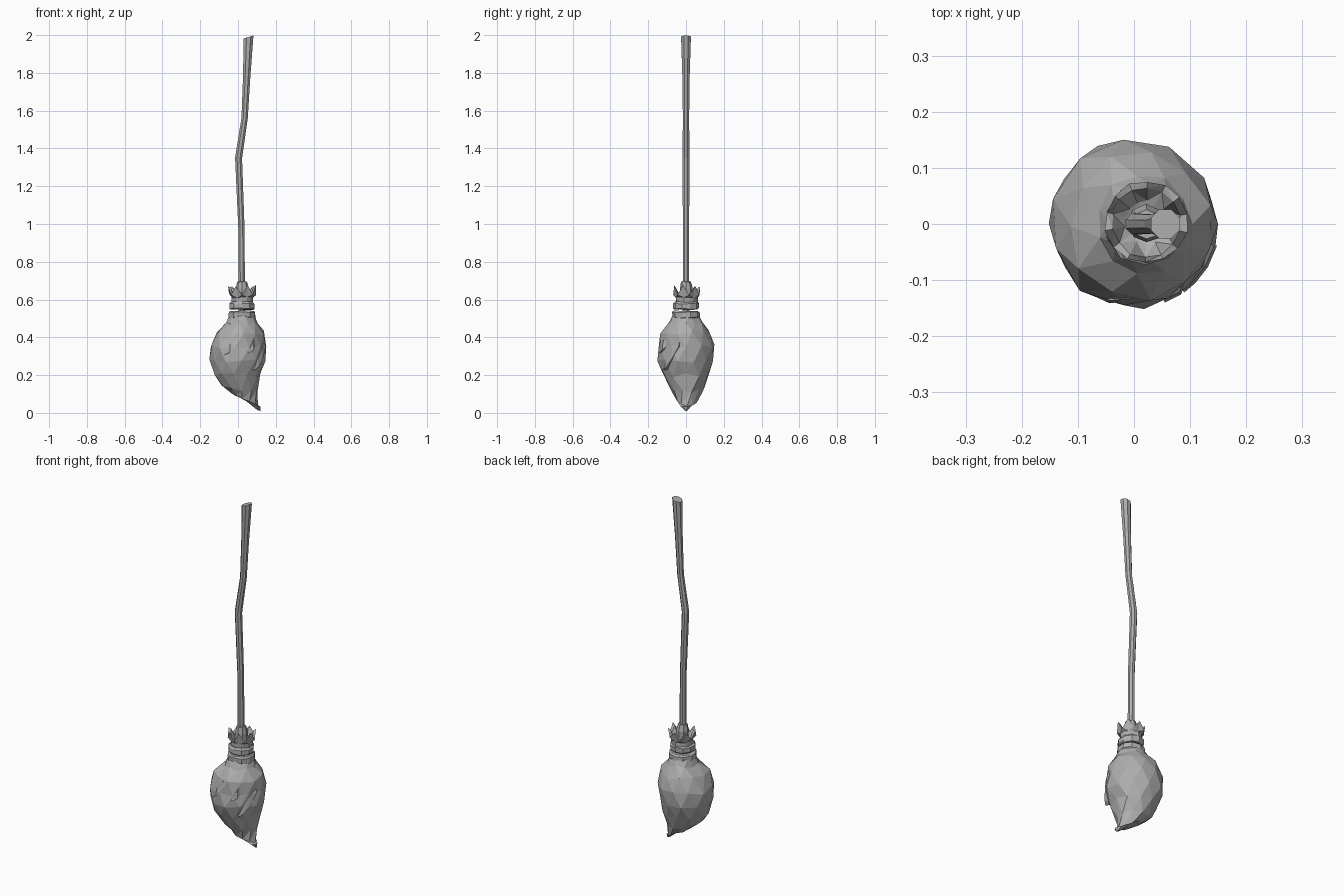
import bpy, bmesh, random
from math import sin, cos, pi, radians
from mathutils import Vector

random.seed(7)
if "Cube" in bpy.data.objects:
    bpy.data.objects.remove(bpy.data.objects["Cube"])

grey = bpy.data.materials.new("plain grey")
grey.use_nodes = True
COLOUR = (0.42, 0.42, 0.42, 1)
grey.diffuse_color = COLOUR
grey.node_tree.nodes["Principled BSDF"].inputs["Base Color"].default_value = COLOUR


def ring(x, y, z, rx, ry, sides, turn=0, slope=0, jitter=0, teeth=0):
    """Points around an oval; slope tilts it along x, teeth raises every other point."""
    points = []
    for i in range(sides):
        a = 2 * pi * i / sides + turn
        k = 1 + random.uniform(-jitter, jitter)
        dx = rx * k * cos(a)
        lift = teeth * (1 if i % 2 else -1) + random.uniform(-jitter, jitter) * rx * 2
        points.append(Vector((x + dx, y + ry * k * sin(a), z + slope * dx + lift)))
    return points


def loft(name, rings, caps=True, triangles=False):
    """Skin a list of rings that share one point count."""
    bm = bmesh.new()
    loops = [[bm.verts.new(p) for p in r] for r in rings]
    for low, high in zip(loops, loops[1:]):
        n = len(low)
        for i in range(n):
            j = (i + 1) % n
            bm.faces.new((low[i], low[j], high[j], high[i]))
    if caps:
        bm.faces.new(loops[0][::-1])
        bm.faces.new(loops[-1])
    if triangles:
        bmesh.ops.triangulate(bm, faces=bm.faces[:], quad_method='SHORT_EDGE')
    bmesh.ops.recalc_face_normals(bm, faces=bm.faces[:])
    mesh = bpy.data.meshes.new(name)
    bm.to_mesh(mesh)
    bm.free()
    mesh.materials.append(grey)
    obj = bpy.data.objects.new(name, mesh)
    bpy.context.collection.objects.link(obj)
    return obj


# Crooked handle: x, z, radius, tilt of the section
path = [(0.02, 0.5, 0.019, 0), (0.018, 0.98, 0.018, 0.03), (0.003, 1.35, 0.02, -0.1),
        (0.035, 1.56, 0.018, -0.1), (0.046, 1.78, 0.021, -0.05), (0.056, 1.99, 0.028, 0.3)]
loft("handle", [ring(x, 0, z, r, r, 8, pi / 8, s) for x, z, r, s in path])

# Small collar where the handle enters the binding
loft("handle_collar", [ring(0.022, 0, z, r, r, 8, 0, 0, 0.06)
                       for z, r in ((0.6, 0.033), (0.66, 0.034), (0.695, 0.027))])

# Bristle bundle: x, y, z, half width, half depth; it curls to a point
bundle = [(0.112, 0, 0.012, 0.008, 0.004), (0.077, 0, 0.05, 0.042, 0.036),
          (0.033, 0.005, 0.07, 0.07, 0.058), (0.006, 0.005, 0.125, 0.096, 0.085),
          (-0.005, 0, 0.2, 0.124, 0.125), (-0.003, 0, 0.275, 0.148, 0.149),
          (0.002, 0, 0.35, 0.146, 0.152), (0.012, -0.005, 0.425, 0.126, 0.132),
          (0.018, 0, 0.475, 0.086, 0.09), (0.02, 0, 0.52, 0.066, 0.066)]
slopes = (-0.3, -0.5, -0.45, -0.15, 0, 0, 0, 0, 0, 0)
loft("bristles", [ring(x, y, z, rx, ry, 11, 0.28 * (i % 2), s, 0.05)
                  for i, ((x, y, z, rx, ry), s) in enumerate(zip(bundle, slopes))],
     triangles=True)

# Overlapping locks swept around the bundle: start angle, sweep, start height, drop
for n, (a, sweep, z, drop) in enumerate(((-20, -50, 0.45, 0.13), (-75, -45, 0.43, 0.12),
                                         (-15, -40, 0.36, 0.13))):
    rings = []
    for t, w in ((0, 0.012), (0.4, 0.034), (0.75, 0.028), (1, 0.004)):
        b = radians(a + sweep * t)
        h = z - drop * t
        r = 0.136 - 1.9 * max(0, h - 0.37) * 0.5
        out = Vector((cos(b), sin(b), 0))
        mid = Vector((0.004, 0, h)) + out * r
        up = Vector((0, 0, 1))
        rings.append([mid - out * 0.02 - up * w, mid + out * 0.013 - up * w * 0.7,
                      mid + out * 0.008 + up * w, mid - out * 0.025 + up * w])
    loft("bristle_lock_%d" % (n + 1), rings, triangles=True)

# Two cord bands around the neck
for name, z, r in (("lower_band", 0.52, 0.074), ("upper_band", 0.568, 0.069)):
    profile = ((-0.022, 0.9), (-0.014, 1), (0.012, 1), (0.02, 0.88))
    loft(name, [ring(0.021, 0, z + dz, r * k, r * k, 10, pi / 10, 0, 0.025)
                for dz, k in profile])

# Flared, jagged crown of bristle ends with a hollow centre
crown = [(0.57, 0.058, 0), (0.61, 0.058, 0), (0.65, 0.073, 0.022),
         (0.647, 0.062, 0.02), (0.61, 0.038, 0), (0.6, 0.015, 0)]
loft("bristle_crown", [ring(0.022, 0.003, z, r, r, 14, 0.2, 0, 0.04, t) for z, r, t in crown],
     triangles=True)
